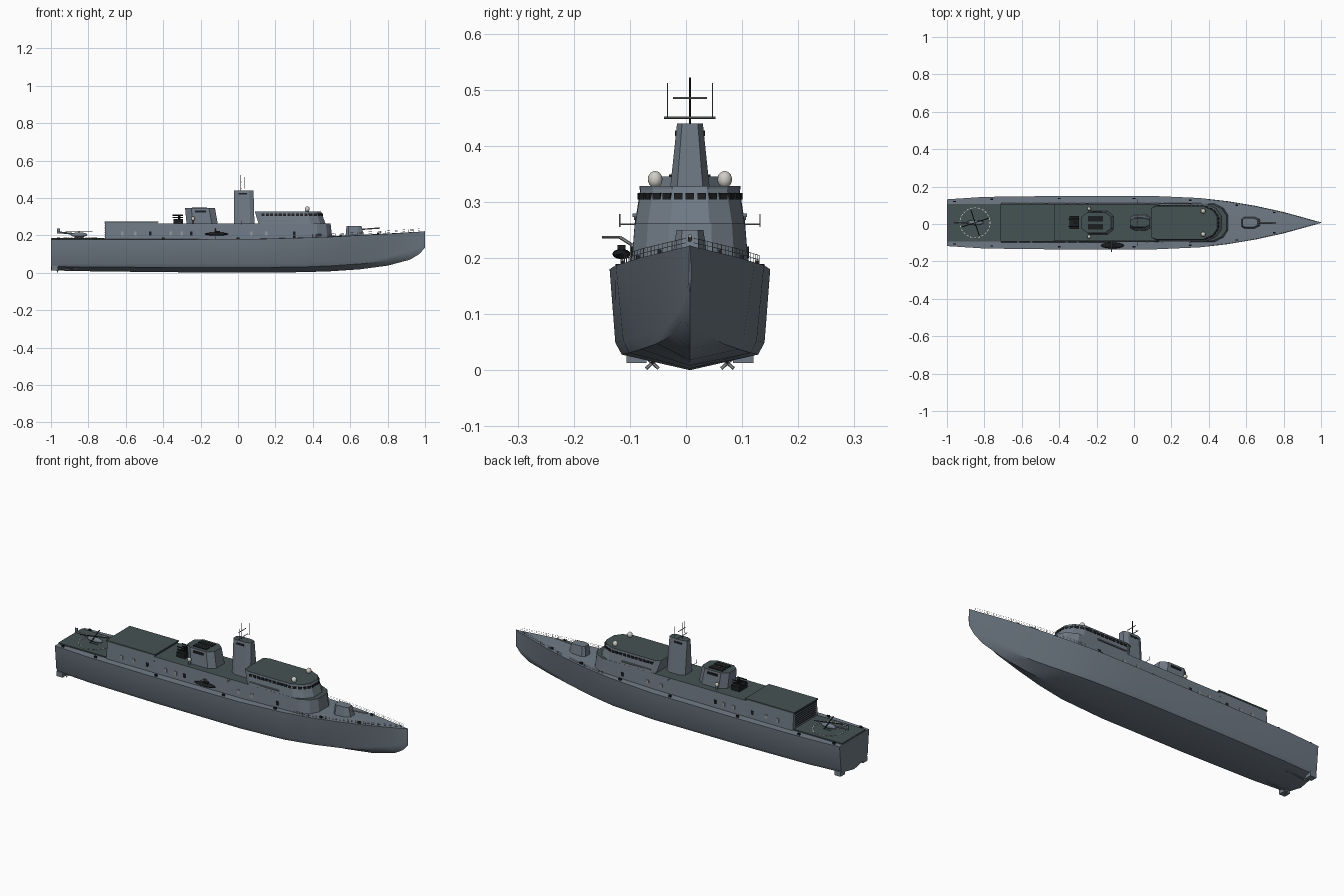
import bpy, bmesh, math
from mathutils import Matrix, Vector

if "Cube" in bpy.data.objects:
    bpy.data.objects.remove(bpy.data.objects["Cube"])

MID = .007  # centreline


def material(name, r, g, b):
    m = bpy.data.materials.new(name)
    m.use_nodes = True
    m.diffuse_color = (r, g, b, 1)
    m.node_tree.nodes["Principled BSDF"].inputs["Base Color"].default_value = (r, g, b, 1)
    return m


GREY = material("naval grey", .16, .195, .235)
DECK = material("dark deck green", .06, .085, .085)
BLACK = material("black", .012, .013, .015)
WHITE = material("off white", .62, .61, .57)
STEEL = material("light steel", .3, .32, .33)


def finish(name, bm, *mats, smooth=None):
    bmesh.ops.recalc_face_normals(bm, faces=bm.faces)
    mesh = bpy.data.meshes.new(name)
    bm.to_mesh(mesh)
    bm.free()
    ob = bpy.data.objects.new(name, mesh)
    bpy.context.collection.objects.link(ob)
    for m in mats:
        mesh.materials.append(m)
    if smooth:
        bpy.ops.object.select_all(action="DESELECT")
        ob.select_set(True)
        bpy.context.view_layer.objects.active = ob
        bpy.ops.object.shade_smooth_by_angle(angle=math.radians(smooth))
    return ob


def loft(name, rings, *mats, smooth=None):
    """Skin closed rings of points; the last cap takes the last material."""
    bm = bmesh.new()
    loops = [[bm.verts.new(p) for p in ring] for ring in rings]
    n = len(loops[0])
    for a, b in zip(loops, loops[1:]):
        for i in range(n):
            j = (i + 1) % n
            bm.faces.new((a[i], a[j], b[j], b[i]))
    bm.faces.new(loops[0])
    bm.faces.new(loops[-1]).material_index = len(mats) - 1
    return finish(name, bm, *mats, smooth=smooth)


def ring(half, z):
    """Mirror a half outline of (x, half width) across the centreline."""
    left = [(x, MID + w, z) for x, w in half]
    return left + [(x, MID - w, z) for x, w in reversed(half)]


def box(bm, centre, size, turn=0):
    m = Matrix.Translation(centre) @ Matrix.Rotation(turn, 4, "Z") @ Matrix.Diagonal((*size, 1))
    bmesh.ops.create_cube(bm, size=1, matrix=m)


def rod(bm, a, b, r, sides=6):
    a, b = Vector(a), Vector(b)
    d = b - a
    m = Matrix.Translation((a + b) / 2) @ d.to_track_quat("Z", "Y").to_matrix().to_4x4()
    bmesh.ops.create_cone(bm, cap_ends=True, segments=sides, radius1=r, radius2=r,
                          depth=d.length, matrix=m)


def ball(bm, centre, size):
    m = Matrix.Translation(centre) @ Matrix.Diagonal((*size, 1))
    bmesh.ops.create_uvsphere(bm, u_segments=16, v_segments=10, radius=1, matrix=m)


# Hull: x, deck half width, deck z, chine half width, chine z, keel z
STATIONS = [
    (-1, .125, .178, .112, .04, .012), (-.8, .138, .178, .125, .038, .008),
    (-.4, .143, .178, .132, .037, .003), (.1, .143, .18, .132, .037, 0),
    (.35, .132, .187, .118, .04, .003), (.5, .115, .192, .095, .047, .008),
    (.65, .09, .2, .064, .057, .018), (.8, .057, .208, .034, .072, .038),
    (.92, .024, .216, .013, .1, .07), (.97, .01, .219, .005, .122, .1),
    (1, .001, .222, .001, .15, .135)]


def hull_ring(x, dw, dz, cw, cz, kz):
    half = [(dw, dz), (cw + .001, cz + .012), (cw * .92, cz * .75 + kz * .25)]
    pts = [(x, MID, dz + .03 * dw)] + [(x, MID + w, z) for w, z in half]
    return pts + [(x, MID, kz)] + [(x, MID - w, z) for w, z in reversed(half)]


loft("hull", [hull_ring(*s) for s in STATIONS], GREY, smooth=40)


def deck_edge(x):
    for a, b in zip(STATIONS, STATIONS[1:]):
        if x <= b[0]:
            t = (x - a[0]) / (b[0] - a[0])
            return a[1] + t * (b[1] - a[1]), a[2] + t * (b[2] - a[2])


# Landing deck with dashed circle and centre marks
bm = bmesh.new()
box(bm, (-.855, MID, .183), (.285, .2, .006))
finish("landing_deck", bm, DECK)
bm = bmesh.new()
for i in range(24):
    a = math.tau * i / 24
    box(bm, (-.85 + .08 * math.cos(a), MID + .08 * math.sin(a), .187), (.004, .012, .002), a)
finish("landing_circle", bm, WHITE)

# Deckhouse, hangar and superstructure blocks
loft("deckhouse", [ring([(-.44, .105), (.43, .105), (.48, .08), (.505, .04)], .175),
                   ring([(-.44, .098), (.42, .098), (.47, .075), (.495, .038)], .262)], GREY, DECK)
loft("hangar", [ring([(-.71, .105), (-.43, .105)], .175),
                ring([(-.71, .098), (-.43, .098)], .268)], GREY)
loft("hangar_roof", [ring([(-.715, .1), (-.425, .1)], z) for z in (.268, .275)], DECK)
bm = bmesh.new()
for i in range(7):
    box(bm, (-.711, MID, .195 + .011 * i), (.004, .17, .003))
finish("hangar_door_slats", bm, BLACK)

# Bridge with a rounded front
LOW = [(.11, .088), (.13, .098), (.39, .097), (.44, .075), (.468, .035)]
HIGH = [(.09, .075), (.12, .088), (.37, .087), (.42, .065), (.445, .03)]
loft("bridge", [ring(LOW, .262), ring(HIGH, .326)], GREY, DECK)
loft("bridge_roof_edge", [ring([(x, w + .002) for x, w in HIGH], z) for z in (.322, .328)], GREY, DECK)

# Bridge windows follow the wall outline
bm = bmesh.new()
T = .75
wall = [Vector((a[0] + T * (b[0] - a[0]), a[1] + T * (b[1] - a[1]))) for a, b in zip(LOW, HIGH)][1:]
wall.append(Vector((wall[-1].x, -wall[-1].y)))
for a, b in zip(wall, wall[1:]):
    d = b - a
    n = max(2, round(d.length / .023))
    turn = math.atan2(d.y, d.x)
    for i in range(n):
        p = a + d * (i + .5) / n
        for s in (1, -1):
            box(bm, (p.x, MID + s * p.y, .31), (d.length / n * .72, .006, .012), s * turn)
finish("bridge_windows", bm, BLACK)
bm = bmesh.new()
for s in (1, -1):
    box(bm, (.22, MID + s * .098, .276), (.17, .008, .006))
finish("bridge_side_ledges", bm, GREY)

# Mast tower with slots, yards and whips
loft("mast_tower", [ring([(-.02, .028), (.005, .042), (.065, .042), (.088, .028)], .26),
                    ring([(-.022, .014), (0, .023), (.06, .023), (.083, .014)], .44)], GREY, DECK)
bm = bmesh.new()
for s in (1, -1):
    box(bm, (.025, MID + s * .0245, .422), (.045, .004, .01))
finish("mast_slots", bm, BLACK)
bm = bmesh.new()
rod(bm, (.015, MID, .44), (.015, MID, .522), .0018)
finish("mast_pole", bm, BLACK)
bm = bmesh.new()
for z, w in ((.45, .046), (.485, .03)):
    rod(bm, (.02, MID - w, z), (.02, MID + w, z), .002)
for s in (1, -1):
    rod(bm, (.033, MID + s * .04, .45), (.033, MID + s * .04, .512), .0008)
    rod(bm, (.02, MID + s * .04, .45), (.033, MID + s * .04, .45), .001)
    rod(bm, (.02, MID + s * .085, .26), (.02, MID + s * .125, .26), .0012)
    rod(bm, (.02, MID + s * .125, .255), (.02, MID + s * .125, .278), .001)
finish("yards_and_whips", bm, STEEL)

# Funnel with dark uptakes
loft("funnel", [ring([(-.275, .035), (-.24, .062), (-.14, .062), (-.108, .035)], .26),
                ring([(-.283, .03), (-.25, .055), (-.155, .055), (-.123, .03)], .345)], GREY, DECK)
bm = bmesh.new()
for s in (1, -1):
    box(bm, (-.205, MID + s * .022, .346), (.08, .03, .006))
    box(bm, (-.2, MID + s * .057, .328), (.06, .006, .012))
finish("funnel_uptakes", bm, BLACK)

# Radomes on pedestals
bm = bmesh.new()
posts = bmesh.new()
for s in (1, -1):
    ball(bm, (.37, MID + s * .062, .34), (.013, .013, .015))
    ball(bm, (-.24, MID + s * .075, .289), (.01, .01, .011))
    rod(posts, (.37, MID + s * .062, .32), (.37, MID + s * .062, .33), .008)
    rod(posts, (-.24, MID + s * .075, .26), (-.24, MID + s * .075, .285), .006)
finish("radomes", bm, WHITE, smooth=40)
finish("radome_pedestals", posts, GREY)

# Launcher behind the funnel
bm = bmesh.new()
box(bm, (-.32, MID, .275), (.05, .07, .026))
for z in (.295, .308):
    for s in (1, -1):
        rod(bm, (-.35, MID + s * .02, z), (-.295, MID + s * .02, z), .0035)
rod(bm, (-.315, MID, .26), (-.315, MID, .31), .008)
finish("aft_launcher", bm, BLACK)

# Bow gun
loft("bow_gun_house", [ring([(.575, .02), (.59, .032), (.645, .032), (.675, .018)], .195),
                       ring([(.58, .016), (.592, .024), (.64, .024), (.66, .014)], .25)], GREY)
bm = bmesh.new()
rod(bm, (.66, MID, .232), (.76, MID, .239), .0035, 8)
finish("bow_gun_barrel", bm, STEEL)

# Doors and windows along the deckhouse sides
light, dark = bmesh.new(), bmesh.new()
for i, x in enumerate((-.62, -.55, -.47, -.36, -.3, -.25, .07, .15, .3)):
    for s in (1, -1):
        box(dark if i % 3 == 2 else light, (x, MID + s * .103, .21), (.013, .004, .02))
finish("side_hatches", light, STEEL)
finish("side_doors", dark, BLACK)

# Boat with crane on the right side
bm = bmesh.new()
ball(bm, (-.115, MID - .122, .207), (.062, .016, .009))
box(bm, (-.11, MID - .122, .216), (.03, .014, .014))
finish("small_boat", bm, BLACK, smooth=40)
bm = bmesh.new()
rod(bm, (-.12, -.096, .18), (-.12, -.096, .225), .004)
rod(bm, (-.12, -.096, .223), (-.12, -.118, .237), .003)
rod(bm, (-.12, -.118, .237), (-.12, -.15, .237), .002)
finish("boat_crane", bm, STEEL)

# Helicopter on the landing deck
bm = bmesh.new()
ball(bm, (-.85, MID, .203), (.045, .014, .013))
rod(bm, (-.88, MID, .208), (-.96, MID, .216), .005)
box(bm, (-.96, MID, .223), (.014, .004, .026))
for s in (1, -1):
    rod(bm, (-.875, MID + s * .014, .188), (-.825, MID + s * .014, .188), .002)
finish("helicopter_body", bm, GREY, smooth=40)
bm = bmesh.new()
rod(bm, (-.85, MID, .21), (-.85, MID, .223), .003)
for i in range(2):
    box(bm, (-.85, MID, .221), (.15, .005, .002), math.pi * (i / 2 + .1))
finish("helicopter_rotor", bm, BLACK)

# Bow railings and deck bollards
rails, bollards = bmesh.new(), bmesh.new()
for s in (1, -1):
    spots = [Vector((x, MID + s * (w - .003), z)) for x in [.4 + .03 * i for i in range(20)]
             for w, z in [deck_edge(x)]]
    for a, b in zip(spots, spots[1:]):
        rod(rails, a, a + Vector((0, 0, .016)), .0006, 4)
        for h in (.008, .016):
            lift = Vector((0, 0, h))
            rod(rails, a + lift, b + lift, .0005, 4)
    for x in (-.96, -.76, -.4, 0, .3, .55, .75):
        w, z = deck_edge(x)
        box(bollards, (x, MID + s * (w - .014), z + .005), (.014, .007, .01))
finish("bow_railings", rails, STEEL)
finish("deck_bollards", bollards, BLACK)

# Stern flaps, shafts and propellers
flaps, props = bmesh.new(), bmesh.new()
for s in (1, -1):
    box(flaps, (-.98, MID + s * .095, .026), (.035, .036, .026))
    y = MID + s * .067
    rod(props, (-.97, y, .013), (-.85, y, .02), .003)
    for i in range(4):
        a = math.tau * (i + .5) / 4
        rod(props, (-.965, y, .013), (-.965, y + .016 * math.cos(a), .013 + .0145 * math.sin(a)), .003)
finish("stern_flaps", flaps, GREY)
finish("propellers", props, STEEL)
